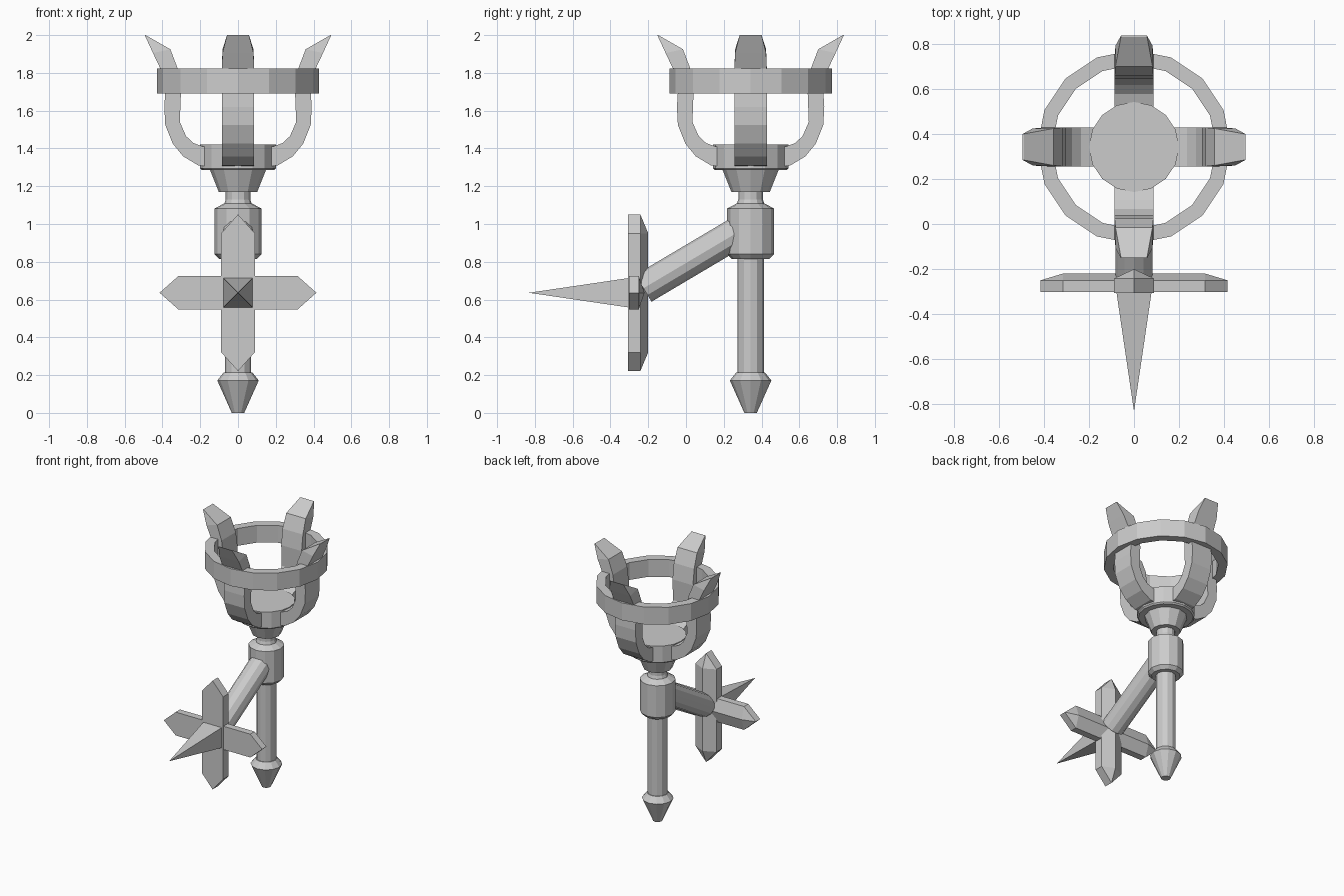
import bpy, bmesh, math
from mathutils import Vector

if "Cube" in bpy.data.objects:
    bpy.data.objects.remove(bpy.data.objects["Cube"])

CY = 0.342          # torch axis position in y
CZ = 0.636          # cross plate centre height


def finish(name, bm):
    bmesh.ops.remove_doubles(bm, verts=bm.verts, dist=1e-5)
    bmesh.ops.recalc_face_normals(bm, faces=bm.faces)
    me = bpy.data.meshes.new(name)
    bm.to_mesh(me)
    bm.free()
    ob = bpy.data.objects.new(name, me)
    bpy.context.collection.objects.link(ob)
    return ob


def lathe(name, profile, sides, closed=False):
    """Revolve (radius, z) points around the torch axis."""
    bm = bmesh.new()
    rings = [[bm.verts.new((r * math.cos(math.tau * i / sides),
                            CY + r * math.sin(math.tau * i / sides), z))
              for i in range(sides)] for r, z in profile]
    pairs = list(zip(rings, rings[1:]))
    if closed:
        pairs.append((rings[-1], rings[0]))
    else:
        bm.faces.new(rings[0])
        bm.faces.new(rings[-1])
    for a, b in pairs:
        for i in range(sides):
            j = (i + 1) % sides
            bm.faces.new((a[i], a[j], b[j], b[i]))
    return finish(name, bm)


# Handle with pointed foot, collar and neck
lathe("foot", [(0.033, 0), (0.11, 0.172), (0.075, 0.215)], 12)
lathe("handle", [(0.07, 0.2), (0.07, 0.83)], 12)
lathe("collar", [(0.1, 0.815), (0.124, 0.84), (0.124, 1.082), (0.075, 1.108)], 12)
lathe("neck", [(0.075, 1.1), (0.065, 1.13), (0.065, 1.18)], 12)

# Flared cup and its disc
lathe("cup", [(0.102, 1.17), (0.15, 1.29)], 12)
lathe("cup_disc", [(0.19, 1.285), (0.2, 1.295), (0.2, 1.42)], 16)

# Crown ring
lathe("crown_ring", [(0.43, 1.69), (0.43, 1.822), (0.365, 1.822), (0.365, 1.69)], 16, True)


# Four curved prongs: (outer r, outer z, inner r, inner z, half width)
PRONG = [(0.17, 1.305, 0.15, 1.405, 0.086),
         (0.21, 1.31, 0.185, 1.41, 0.086),
         (0.29, 1.358, 0.235, 1.428, 0.086),
         (0.345, 1.425, 0.275, 1.465, 0.086),
         (0.385, 1.525, 0.308, 1.54, 0.086),
         (0.39, 1.62, 0.305, 1.62, 0.086),
         (0.385, 1.70, 0.302, 1.70, 0.086),
         (0.405, 1.81, 0.318, 1.82, 0.086),
         (0.45, 1.905, 0.358, 1.925, 0.082),
         (0.494, 2.0, 0.489, 2.0, 0.058)]


def prong(name, angle):
    bm = bmesh.new()
    u = Vector((math.cos(angle), math.sin(angle), 0))
    v = Vector((-u.y, u.x, 0))
    base = Vector((0, CY, 0))
    loops = []
    for ro, zo, ri, zi, h in PRONG:
        loops.append([bm.verts.new(base + u * r + v * s + Vector((0, 0, z)))
                      for r, z, s in ((ro, zo, -h), (ro, zo, h), (ri, zi, h), (ri, zi, -h))])
    bm.faces.new(loops[0])
    bm.faces.new(loops[-1])
    for a, b in zip(loops, loops[1:]):
        for i in range(4):
            j = (i + 1) % 4
            bm.faces.new((a[i], a[j], b[j], b[i]))
    return finish(name, bm)


for k, side in enumerate(("right", "back", "left", "front")):
    prong("prong_" + side, k * math.pi / 2)


# Slanted arm from the collar to the cross plate
start, end = Vector((0, 0.31, 0.977)), Vector((0, -0.225, 0.66))
axis = end - start
bm = bmesh.new()
bmesh.ops.create_cone(bm, cap_ends=True, segments=12, radius1=0.083, radius2=0.083,
                      depth=axis.length)
arm = finish("support_arm", bm)
arm.rotation_mode = 'QUATERNION'
arm.rotation_quaternion = axis.to_track_quat('Z', 'X')
arm.location = (start + end) / 2


# Pointed cross bars: flat front, ridged back
def cross_bar(name, vertical, front, edge, ridge):
    bm = bmesh.new()
    w, s, t = 0.089, 0.315, 0.415

    def p(along, across, y):
        x, z = (across, along) if vertical else (along, across)
        return bm.verts.new((x, y, CZ + z))
    outline = [(t, 0), (s, w), (-s, w), (-t, 0), (-s, -w), (s, -w)]
    f = [p(a, c, front) for a, c in outline]
    b = [p(a, c, edge) for a, c in outline]
    r0, r1 = p(s, 0, ridge), p(-s, 0, ridge)
    bm.faces.new(f)
    for i in range(6):
        j = (i + 1) % 6
        bm.faces.new((f[i], f[j], b[j], b[i]))
    for tri in ((0, 1, r0), (5, 0, r0), (2, 3, r1), (3, 4, r1)):
        bm.faces.new((b[tri[0]], b[tri[1]], tri[2]))
    bm.faces.new((b[1], b[2], r1, r0))
    bm.faces.new((b[4], b[5], r0, r1))
    return finish(name, bm)


cross_bar("cross_bar_vertical", True, -0.307, -0.242, -0.2)
cross_bar("cross_bar_horizontal", False, -0.302, -0.25, -0.22)

# Square spike pointing forward
bm = bmesh.new()
q = [bm.verts.new((x * 0.079, -0.295, CZ + z * 0.079))
     for x, z in ((1, 1), (1, -1), (-1, -1), (-1, 1))]
tip = bm.verts.new((0, -0.832, CZ))
bm.faces.new(q)
for i in range(4):
    bm.faces.new((q[i], q[(i + 1) % 4], tip))
finish("spike", bm)
